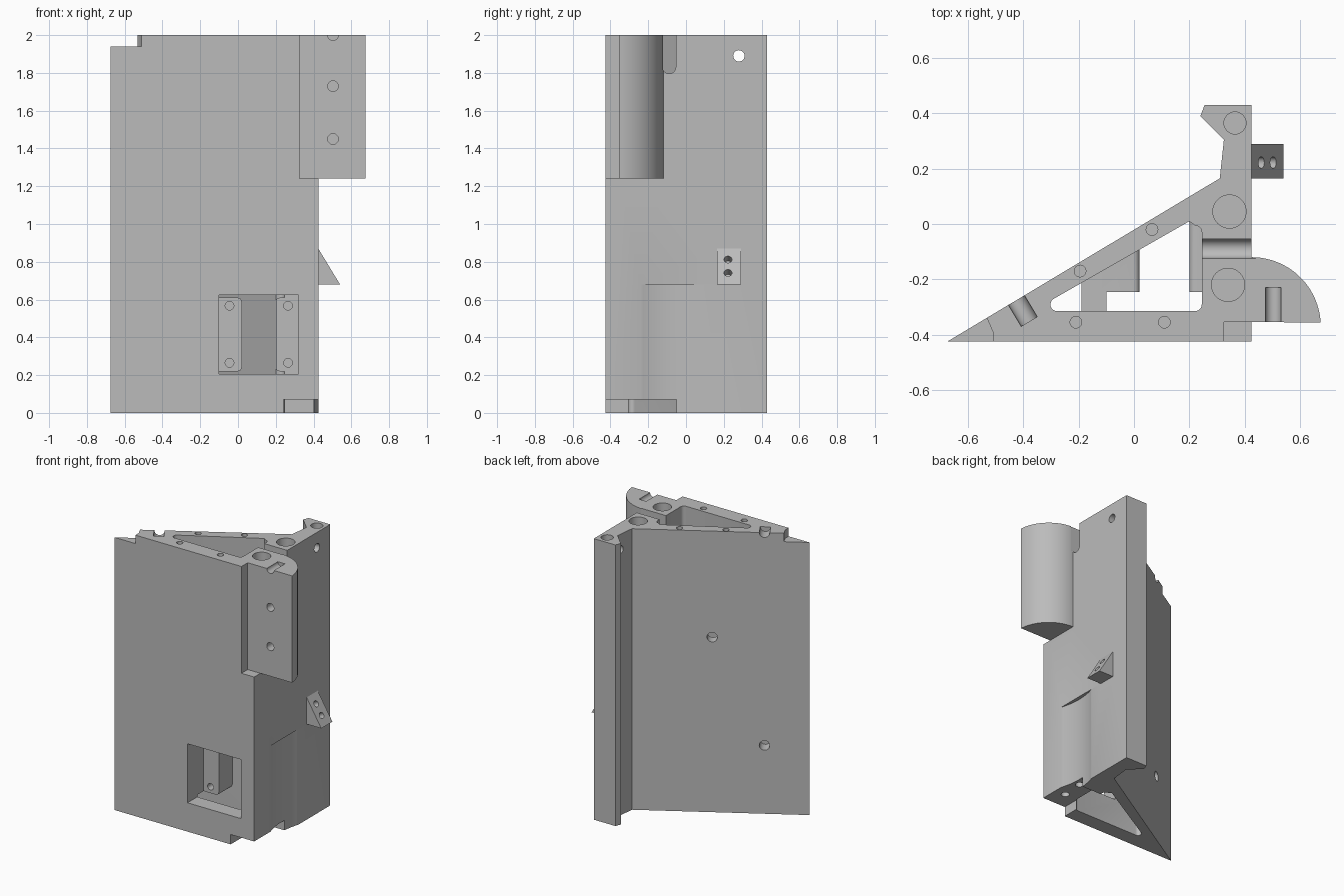
import bpy, bmesh, math
from mathutils import Vector

cube = bpy.data.objects.get("Cube")
if cube:
    bpy.data.objects.remove(cube, do_unlink=True)

grey = bpy.data.materials.new("plain grey")
grey.use_nodes = True
grey.diffuse_color = (0.5, 0.5, 0.5, 1)
grey.node_tree.nodes["Principled BSDF"].inputs["Base Color"].default_value = (0.5, 0.5, 0.5, 1)


def make_object(name, bm):
    bmesh.ops.recalc_face_normals(bm, faces=bm.faces)
    mesh = bpy.data.meshes.new(name)
    bm.to_mesh(mesh)
    bm.free()
    mesh.materials.append(grey)
    obj = bpy.data.objects.new(name, mesh)
    bpy.context.collection.objects.link(obj)
    return obj


def prism(name, outline, low, high, rounded_x=None):
    """Extrude an xy outline in z; optionally round its level edges at one x."""
    bm = bmesh.new()
    face = bm.faces.new([bm.verts.new((x, y, low)) for x, y in outline])
    top = bmesh.ops.extrude_face_region(bm, geom=[face])["geom"]
    bmesh.ops.translate(bm, vec=(0, 0, high - low),
                        verts=[v for v in top if isinstance(v, bmesh.types.BMVert)])
    if rounded_x is not None:
        edges = [e for e in bm.edges
                 if all(abs(v.co.x - rounded_x) < 1e-4 for v in e.verts)
                 and abs(e.verts[0].co.z - e.verts[1].co.z) < 1e-4]
        bmesh.ops.bevel(bm, geom=edges, offset=0.022, segments=5,
                        profile=0.5, affect='EDGES')
    return make_object(name, bm)


def box(name, x0, x1, y0, y1, z0, z1, rounded_x=None):
    return prism(name, [(x0, y0), (x1, y0), (x1, y1), (x0, y1)], z0, z1, rounded_x)


def rod(name, centre, axis, radius, half_length, sides=32):
    bm = bmesh.new()
    bmesh.ops.create_cone(bm, cap_ends=True, segments=sides, radius1=radius,
                          radius2=radius, depth=2 * half_length)
    turn = Vector(axis).to_track_quat('Z', 'Y').to_matrix()
    bmesh.ops.rotate(bm, verts=bm.verts, cent=(0, 0, 0), matrix=turn)
    bmesh.ops.translate(bm, verts=bm.verts, vec=centre)
    return make_object(name, bm)


def arc(cx, cy, r, start, end, steps):
    angles = [math.radians(start + (end - start) * i / steps) for i in range(steps + 1)]
    return [(cx + r * math.cos(a), cy + r * math.sin(a)) for a in angles]


def combine(part, operation):
    mod = body.modifiers.new(part.name, 'BOOLEAN')
    mod.operation = operation
    mod.solver = 'EXACT'
    mod.object = part
    bpy.context.view_layer.objects.active = body
    bpy.ops.object.modifier_apply(modifier=mod.name)
    bpy.data.objects.remove(part, do_unlink=True)


def add(part):
    combine(part, 'UNION')


def cut(part):
    combine(part, 'DIFFERENCE')


# Main wedge-shaped body with a tail fin at the back
body = prism("bracket_body", [(-0.675, -0.425), (0.425, -0.425), (0.425, 0.43),
                              (0.255, 0.43), (0.24, 0.39), (0.325, 0.305),
                              (0.31, 0.165)], 0, 2)

# Triangular cavity, open at both ends
cavity = (arc(-0.278, -0.291, 0.024, 121, 270, 8)
          + arc(0.22, -0.29, 0.025, 270, 360, 6)
          + arc(0.22, -0.03, 0.025, 0, 90, 6) + [(0.2, 0.01)])
cut(prism("cavity", cavity, -0.1, 2.1))

# Mounting posts inside the cavity
add(prism("left_post", [(-0.19, -0.34), (-0.1, -0.34), (-0.1, -0.27), (0.02, -0.27),
                        (0.02, -0.06), (-0.19, -0.17)], 0.22, 0.61, 0.02))
add(box("right_post", 0.2, 0.27, -0.27, 0.03, 0.22, 0.61, 0.2))

# Window in the front with screw holes behind it
cut(box("window", -0.1, 0.32, -0.5, -0.245, 0.205, 0.625))
for x in (-0.045, 0.265):
    for z in (0.265, 0.567):
        cut(rod("window_screw_hole", (x, -0.23, z), (0, 1, 0), 0.023, 0.08, 24))

# Recessed front corner and quarter-round wing at the upper left side
cut(box("corner_recess", 0.325, 0.5, -0.5, -0.355, 1.24, 2.1))
wing = [(0.36, -0.355)] + arc(0.425, -0.37, 0.25, 3.4, 90, 24) + [(0.36, -0.12)]
add(prism("side_wing", wing, 1.24, 2))
for z in (1.45, 1.73, 2.0):
    cut(rod("wing_hole", (0.503, -0.355, z), (0, 1, 0), 0.028, 0.125))

# Round-bottomed cable slot through the side wall
cut(rod("slot_bottom", (0.33, -0.089, 1.831), (1, 0, 0), 0.035, 0.11))
cut(box("slot", 0.22, 0.44, -0.124, -0.054, 1.831, 2.1))

# Shallow scoop in the lower side wall
scoop = arc(0.893, -0.085, 0.493, 155, 205, 24)
cut(prism("scoop", scoop, -0.1, 0.68))

# Bottom corner relief
cut(box("bottom_relief", 0.24, 0.5, -0.5, -0.05, -0.1, 0.07))
for x, y in ((0.343, -0.297), (0.354, -0.138)):
    cut(rod("bottom_hole", (x, y, 0.07), (0, 0, 1), 0.028, 0.12))

# Step at the top of the thin tip
cut(prism("tip_step", [(-0.8, -0.5), (-0.51, -0.5), (-0.51, -0.39),
                       (-0.545, -0.31), (-0.8, -0.3)], 1.94, 2.1))

# Blind holes in the top
for x, y, r in ((0.345, 0.045, 0.06), (0.34, -0.22, 0.06), (0.365, 0.365, 0.04),
                (0.065, -0.02, 0.021), (-0.195, -0.17, 0.021),
                (-0.21, -0.355, 0.021), (0.11, -0.355, 0.021)):
    cut(rod("top_hole", (x, y, 2), (0, 0, 1), r, 0.25))

# Holes square to the slanted back face
for x, z in ((-0.425, 2.0), (-0.135, 1.245), (-0.425, 0.486)):
    y = -0.425 + 0.599 * (x + 0.675)
    cut(rod("back_hole", (x, y, z), (-0.514, 0.858, 0), 0.034, 0.09))

# Through hole in the fin
cut(rod("fin_hole", (0.37, 0.28, 1.89), (1, 0, 0), 0.03, 0.15))

# Small sloped block on the side wall
bm = bmesh.new()
face = bm.faces.new([bm.verts.new((x, 0.165, z)) for x, z in
                     ((0.40, 0.68), (0.54, 0.68), (0.425, 0.87), (0.40, 0.87))])
far = bmesh.ops.extrude_face_region(bm, geom=[face])["geom"]
bmesh.ops.translate(bm, vec=(0, 0.125, 0),
                    verts=[v for v in far if isinstance(v, bmesh.types.BMVert)])
add(make_object("sloped_block", bm))
for x, z in ((0.46, 0.812), (0.503, 0.741)):
    cut(rod("block_hole", (x, 0.222, z), (0.19, 0, 0.115), 0.021, 0.05, 24))

bpy.ops.object.select_all(action='DESELECT')
body.select_set(True)
bpy.context.view_layer.objects.active = body
bpy.ops.object.shade_smooth_by_angle(angle=math.radians(25))
